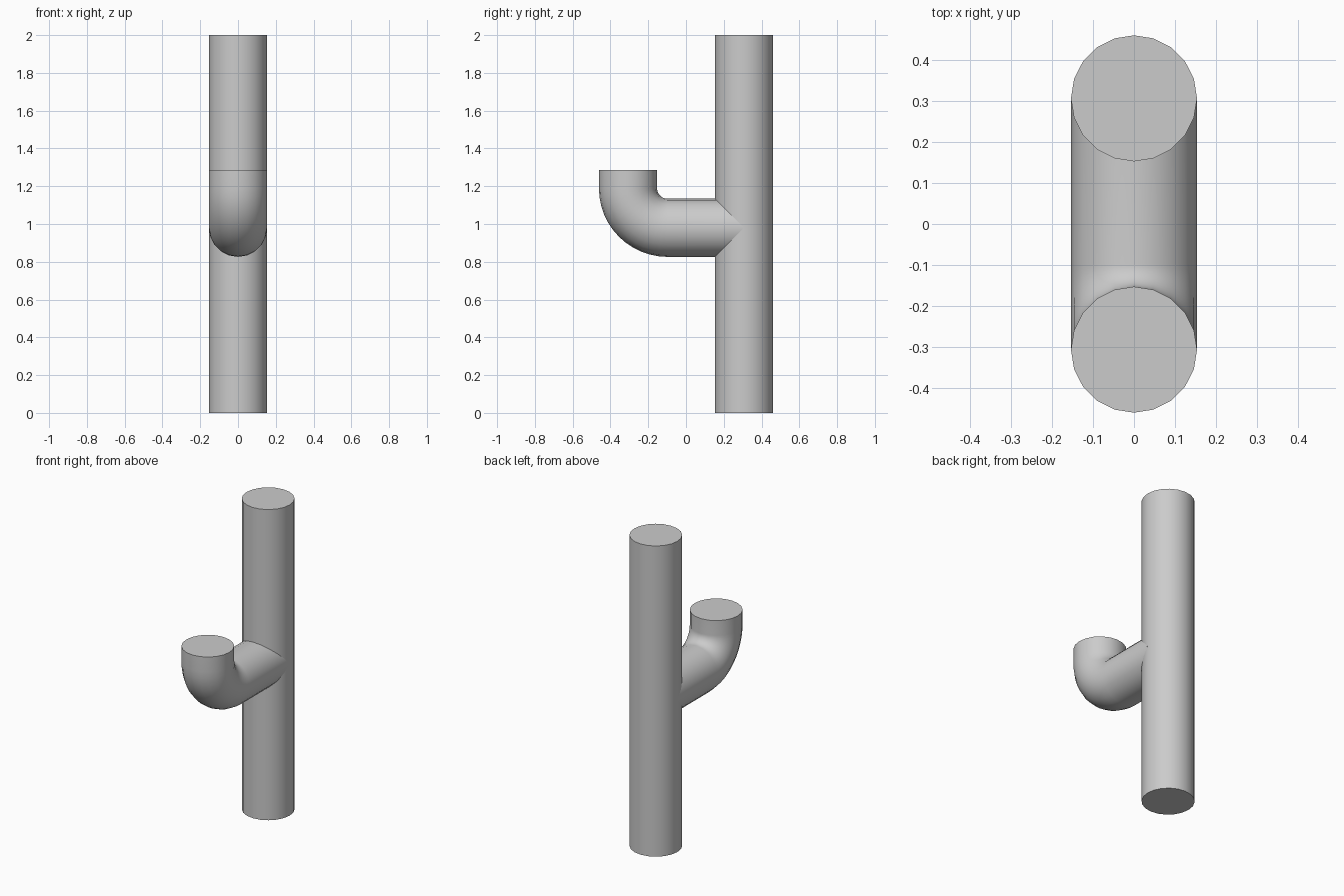
import bpy
import bmesh
from math import sin, cos, pi, radians
from mathutils import Vector

cube = bpy.data.objects.get("Cube")
if cube:
    bpy.data.objects.remove(cube, do_unlink=True)

RADIUS = 0.154
SIDES = 20
TRUNK_Y = 0.307
ARM_Z = 0.98
BEND = 0.209

grey = bpy.data.materials.new("plain_grey")
grey.use_nodes = True
colour = (0.6, 0.6, 0.6, 1)
grey.diffuse_color = colour
grey.node_tree.nodes["Principled BSDF"].inputs["Base Color"].default_value = colour


def pipe(name, stations):
    """Sweep a round section along (y, z, pitch) stations and cap both ends."""
    bm = bmesh.new()
    rings = []
    for y, z, pitch in stations:
        # The section's second axis lies in the YZ plane, square to the path
        across = Vector((0, sin(pitch), cos(pitch)))
        centre = Vector((0, y, z))
        rings.append([bm.verts.new(centre + RADIUS * (Vector((cos(a), 0, 0)) + across * sin(a)))
                      for a in (2 * pi * i / SIDES for i in range(SIDES))])
    for low, high in zip(rings, rings[1:]):
        for i in range(SIDES):
            j = (i + 1) % SIDES
            bm.faces.new((low[i], low[j], high[j], high[i]))
    bm.faces.new(rings[0])
    bm.faces.new(rings[-1])
    bmesh.ops.recalc_face_normals(bm, faces=bm.faces)
    mesh = bpy.data.meshes.new(name)
    bm.to_mesh(mesh)
    bm.free()
    mesh.materials.append(grey)
    obj = bpy.data.objects.new(name, mesh)
    bpy.context.collection.objects.link(obj)
    bpy.ops.object.select_all(action="DESELECT")
    obj.select_set(True)
    bpy.context.view_layer.objects.active = obj
    bpy.ops.object.shade_smooth_by_angle(angle=radians(35))
    return obj


# Upright main pipe
pipe("main_pipe", [(TRUNK_Y, 0, pi / 2), (TRUNK_Y, 2, pi / 2)])

# Side branch: level run, quarter bend, short upright mouth
bend_y = BEND - TRUNK_Y
steps = 12
path = [(TRUNK_Y - 0.005, ARM_Z, 0)]
for k in range(steps + 1):
    a = pi / 2 * k / steps
    path.append((bend_y - BEND * sin(a), ARM_Z + BEND * (1 - cos(a)), a))
path.append((-TRUNK_Y, 1.285, pi / 2))
pipe("side_branch", path)
